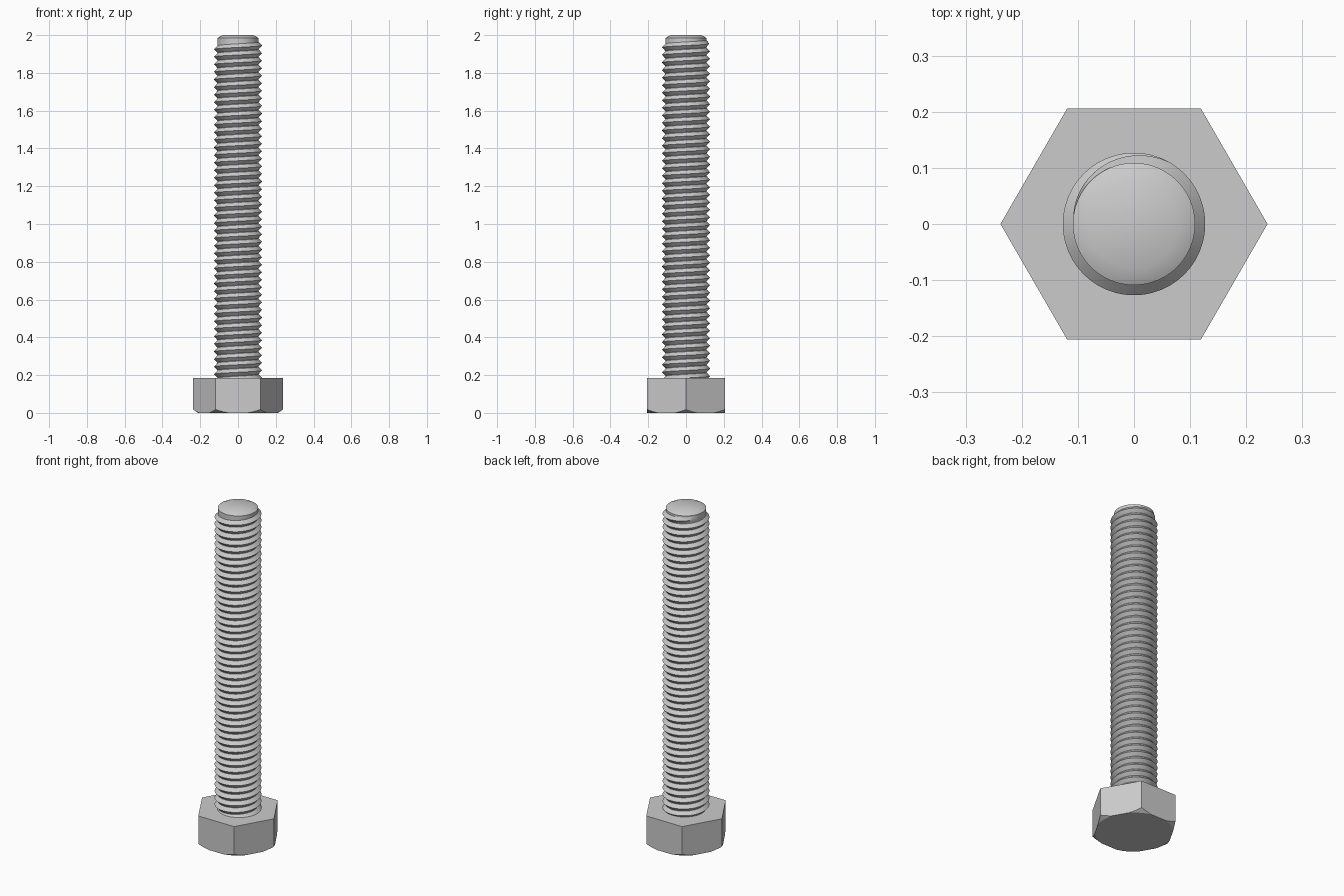
import bpy, bmesh
from math import cos, sin, pi, tau, radians

cube = bpy.data.objects.get("Cube")
if cube:
    bpy.data.objects.remove(cube, do_unlink=True)

HEAD_H, HEAD_R = 0.185, 0.238
CORE_R, CREST_R = 0.109, 0.127
PITCH, SEGS = 0.04, 48

steel = bpy.data.materials.new("grey steel")
steel.use_nodes = True
steel.diffuse_color = (0.6, 0.6, 0.6, 1)
steel.node_tree.nodes["Principled BSDF"].inputs["Base Color"].default_value = (0.6, 0.6, 0.6, 1)


def make_object(name, bm):
    bmesh.ops.recalc_face_normals(bm, faces=bm.faces)
    mesh = bpy.data.meshes.new(name)
    bm.to_mesh(mesh)
    bm.free()
    mesh.materials.append(steel)
    obj = bpy.data.objects.new(name, mesh)
    bpy.context.collection.objects.link(obj)
    return obj


def select(obj):
    bpy.ops.object.select_all(action="DESELECT")
    obj.select_set(True)
    bpy.context.view_layer.objects.active = obj


def smooth(obj):
    select(obj)
    bpy.ops.object.shade_smooth_by_angle(angle=radians(32))


def lathe(name, profile, segs):
    """Closed solid of revolution from (radius, z) rings, bottom to top."""
    bm = bmesh.new()
    rings = [[bm.verts.new((r * cos(tau * i / segs), r * sin(tau * i / segs), z))
              for i in range(segs)] for r, z in profile]
    for low, high in zip(rings, rings[1:]):
        for i in range(segs):
            j = (i + 1) % segs
            bm.faces.new((low[i], low[j], high[j], high[i]))
    bm.faces.new(rings[0])
    bm.faces.new(rings[-1])
    return make_object(name, bm)


# Hexagonal head, its lower corners trimmed by a shallow cone
head = lathe("hex_head", [(HEAD_R, 0), (HEAD_R, HEAD_H)], 6)
slope = (HEAD_R - 0.212) / 0.018
cone = lathe("chamfer_cutter",
             [(0.212 + slope * z, z) for z in (-0.02, HEAD_H + 0.05)], 72)
cone.hide_render = True
trim = head.modifiers.new("corner_chamfer", "BOOLEAN")
trim.operation = "INTERSECT"
trim.solver = "EXACT"
trim.object = cone
select(head)
bpy.ops.object.modifier_apply(modifier=trim.name)
bpy.data.objects.remove(cone, do_unlink=True)
smooth(head)

# Plain core with a chamfered tip
shank = lathe("shank_core",
              [(CORE_R, HEAD_H - 0.02), (CORE_R, 1.985), (0.08, 2.0)], SEGS)
smooth(shank)

# Right-handed V thread, fading into the core near the tip
bm = bmesh.new()
turns, start_z = 45, 0.165
steps = turns * SEGS
fade = SEGS // 3
root_r = CORE_R - 0.001
previous = None
for i in range(steps + 1):
    angle = pi + tau * i / SEGS
    z = start_z + PITCH * i / SEGS
    strength = min(1, (steps - i) / fade)
    crest_r = root_r + (CREST_R - root_r) * strength
    section = [bm.verts.new((r * cos(angle), r * sin(angle), z + dz))
               for r, dz in ((root_r, -PITCH / 2), (crest_r, 0), (root_r, PITCH / 2))]
    if previous:
        for k in range(2):
            bm.faces.new((previous[k], section[k], section[k + 1], previous[k + 1]))
    previous = section
bmesh.ops.remove_doubles(bm, verts=bm.verts, dist=0.0001)
thread = make_object("screw_thread", bm)
smooth(thread)
